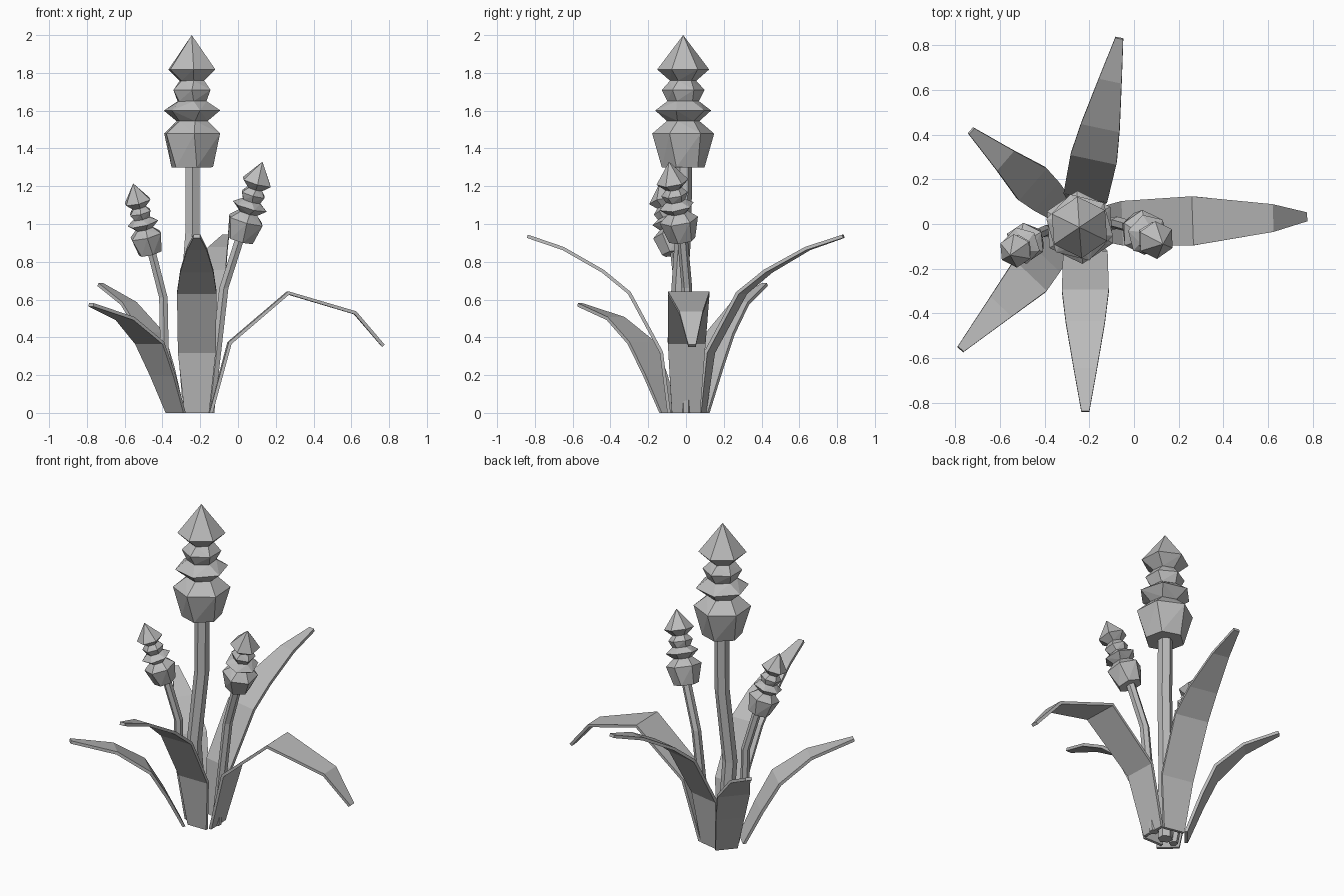
import bpy
import bmesh
from math import cos, sin, pi, radians
from mathutils import Vector

if "Cube" in bpy.data.objects:
    bpy.data.objects.remove(bpy.data.objects["Cube"])

GREY = (0.5, 0.5, 0.5, 1)
mat = bpy.data.materials.new("plain grey")
mat.use_nodes = True
mat.diffuse_color = GREY
mat.node_tree.nodes["Principled BSDF"].inputs["Base Color"].default_value = GREY


def loft(name, rings, triangulate=False):
    """Skin a list of equal-sized point rings, with both ends capped."""
    bm = bmesh.new()
    loops = [[bm.verts.new(p) for p in ring] for ring in rings]
    n = len(loops[0])
    for low, high in zip(loops, loops[1:]):
        for i in range(n):
            j = (i + 1) % n
            bm.faces.new((low[i], low[j], high[j], high[i]))
    bm.faces.new(loops[0][::-1])
    bm.faces.new(loops[-1])
    bmesh.ops.remove_doubles(bm, verts=bm.verts, dist=0.0001)
    bmesh.ops.recalc_face_normals(bm, faces=bm.faces)
    if triangulate:
        bmesh.ops.triangulate(bm, faces=bm.faces)
    mesh = bpy.data.meshes.new(name)
    bm.to_mesh(mesh)
    bm.free()
    mesh.materials.append(mat)
    obj = bpy.data.objects.new(name, mesh)
    bpy.context.collection.objects.link(obj)


def leaf(name, base, angle, stations, thick=0.018):
    """Flat bent blade; stations are (distance out, height, half width)."""
    a = radians(angle)
    out, side = Vector((cos(a), sin(a), 0)), Vector((-sin(a), cos(a), 0))
    root = Vector((*base, 0))
    mids = [root + out * s + Vector((0, 0, z)) for s, z, w in stations]
    rings = []
    for i, (s, z, w) in enumerate(stations):
        tangent = mids[min(i + 1, len(mids) - 1)] - mids[max(i - 1, 0)]
        normal = side.cross(tangent).normalized() if i else out
        t, e = normal * thick / 2, side * w
        rings.append([mids[i] + e + t, mids[i] - e + t,
                      mids[i] - e - t, mids[i] + e - t])
    loft(name, rings)


def stem(name, path, radius):
    """Six-sided stalk through the path points."""
    rings = [[Vector(p) + radius * Vector((cos(k * pi / 3 + pi / 6),
                                           sin(k * pi / 3 + pi / 6), 0))
              for k in range(6)] for p in path]
    loft(name, rings)


# Blossom profile: height fraction, radius relative to height, twist in degrees
BLOSSOM = [(0, .165, 12), (.255, .235, 4), (.35, .125, 10), (.43, .22, 16),
           (.5, .12, 6), (.585, .162, 0), (.655, .1, 8), (.74, .197, 4), (1, 0, 0)]


def blossom(name, bottom, tip):
    """Stacked faceted tiers along the line from bottom to tip."""
    start, axis = Vector(bottom), Vector(tip) - Vector(bottom)
    turn = Vector((0, 0, 1)).rotation_difference(axis)
    rings = []
    for h, r, twist in BLOSSOM:
        ring = []
        for k in range(6):
            a = radians(60 * k + 30 + twist)
            offset = Vector((cos(a), sin(a), 0)) * r * axis.length
            ring.append(start + axis * h + turn @ offset)
        rings.append(ring)
    loft(name, rings, triangulate=True)


# Leaves
TALL = [(0, 0, .065), (.04, .32, .1), (.21, .635, .105),
        (.35, .75, .088), (.56, .87, .052), (.75, .935, .018)]
leaf("front_leaf", (-.218, -.09), -90, TALL)
leaf("back_leaf", (-.225, .085), 78, [(s * 1.02, z, w) for s, z, w in TALL])
leaf("drooping_left_leaf", (-.145, 0), 2,
     [(0, 0, .075), (.1, .37, .1), (.41, .635, .11), (.765, .53, .062), (.915, .355, .02)])
leaf("right_front_leaf", (-.33, -.09), 226.5,
     [(0, 0, .065), (.1, .2, .085), (.2, .37, .1), (.39, .5, .065), (.65, .572, .018)])
leaf("right_back_leaf", (-.33, .07), 139,
     [(0, 0, .065), (.09, .24, .085), (.17, .42, .095), (.33, .58, .058), (.53, .68, .018)])

# Stems
stem("main_stem", [(-.25, -.02, 0), (-.275, -.045, .5), (-.242, -.015, .95),
                   (-.242, -.01, 1.32)], .043)
stem("left_stem", [(-.15, 0, 0), (-.075, .005, .66), (.015, -.02, .94)], .028)
stem("right_stem", [(-.32, -.03, 0), (-.39, -.03, .35), (-.395, -.03, .61),
                    (-.462, -.06, .87)], .026)

# Blossoms
blossom("main_blossom", (-.242, -.015, 1.3), (-.245, -.015, 2))
blossom("left_blossom", (.012, -.02, .915), (.13, -.09, 1.33))
blossom("right_blossom", (-.465, -.065, .845), (-.555, -.14, 1.215))
